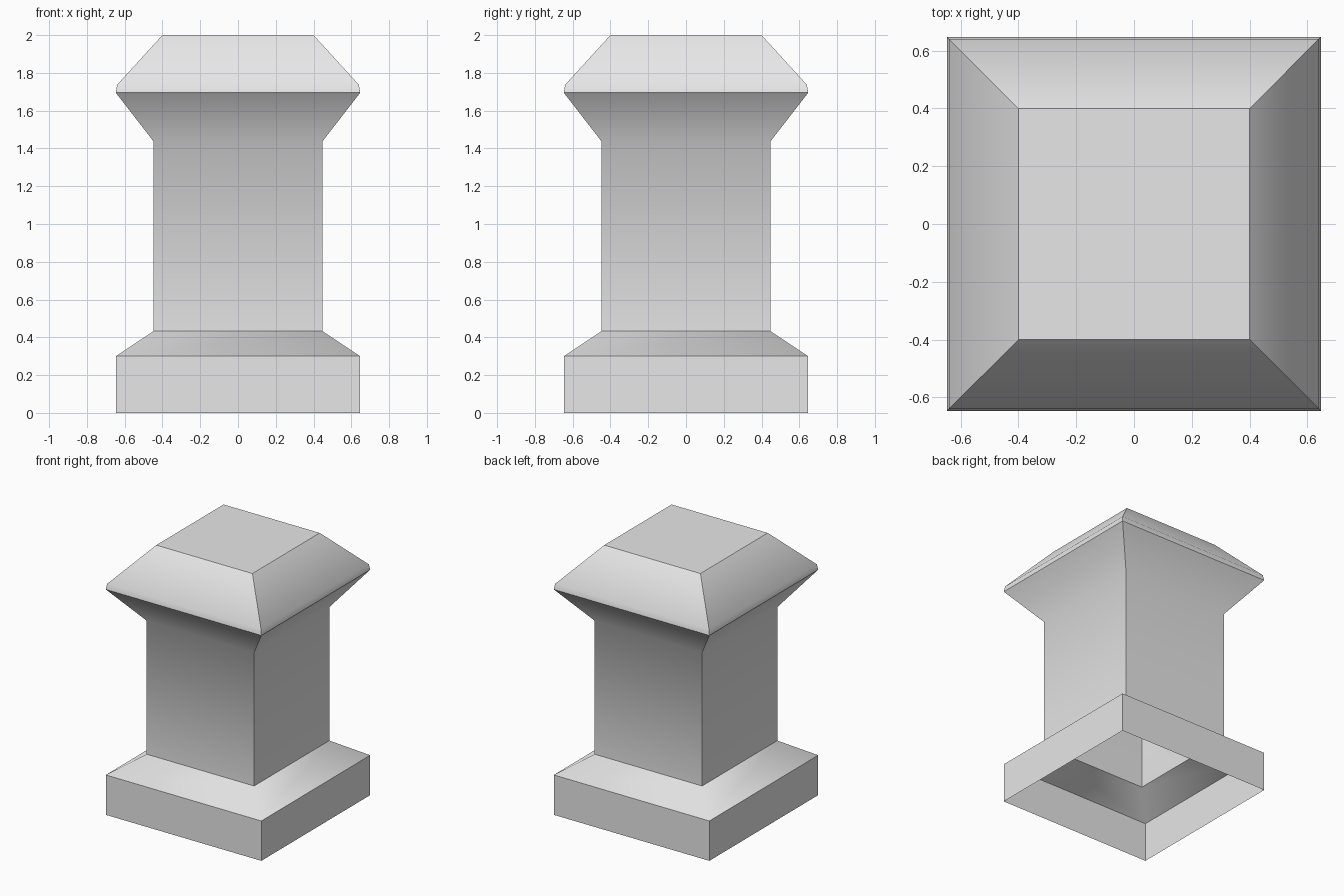
import bpy
import bmesh

cube = bpy.data.objects.get("Cube")
if cube:
    bpy.data.objects.remove(cube, do_unlink=True)

stone = bpy.data.materials.new("grey_stone")
stone.use_nodes = True
stone.diffuse_color = (0.8, 0.8, 0.8, 1)
stone.node_tree.nodes["Principled BSDF"].inputs["Base Color"].default_value = (0.8, 0.8, 0.8, 1)


def square_shell(name, profile, soft_rings=(), soft_corners=(), closed_top=False):
    """Stack square rings from (half width, height) pairs and skin them.

    soft_rings: indices of rings shaded smoothly across.
    soft_corners: indices of bands whose corner edges are shaded smoothly.
    """
    bm = bmesh.new()
    corners = ((-1, -1), (1, -1), (1, 1), (-1, 1))
    rings = [[bm.verts.new((x * w, y * w, z)) for x, y in corners] for w, z in profile]
    for low, high in zip(rings, rings[1:]):
        for i in range(4):
            j = (i + 1) % 4
            bm.faces.new((low[i], low[j], high[j], high[i]))
    if closed_top:
        bm.faces.new(rings[-1])

    # Keep every edge crisp except the chosen soft ones
    for face in bm.faces:
        face.smooth = True
    for edge in bm.edges:
        edge.smooth = False
    for i in range(4):
        for r in soft_rings:
            bm.edges.get((rings[r][i], rings[r][(i + 1) % 4])).smooth = True
        for b in soft_corners:
            bm.edges.get((rings[b][i], rings[b + 1][i])).smooth = True

    mesh = bpy.data.meshes.new(name)
    bm.to_mesh(mesh)
    bm.free()
    mesh.materials.append(stone)
    obj = bpy.data.objects.new(name, mesh)
    bpy.context.collection.objects.link(obj)
    return obj


# Plinth, open underneath, with a sloped shoulder
square_shell("plinth", [(0.647, 0), (0.647, 0.3), (0.447, 0.433)], soft_corners=(1,))

# Shaft flaring out under the cap
square_shell("shaft", [(0.447, 0.433), (0.447, 1.437), (0.647, 1.695)], soft_rings=(1,))

# Cap with a thin lip, sloped sides and a flat top
square_shell("cap", [(0.647, 1.695), (0.64, 1.737), (0.4, 2.0)],
             soft_rings=(1,), closed_top=True)
